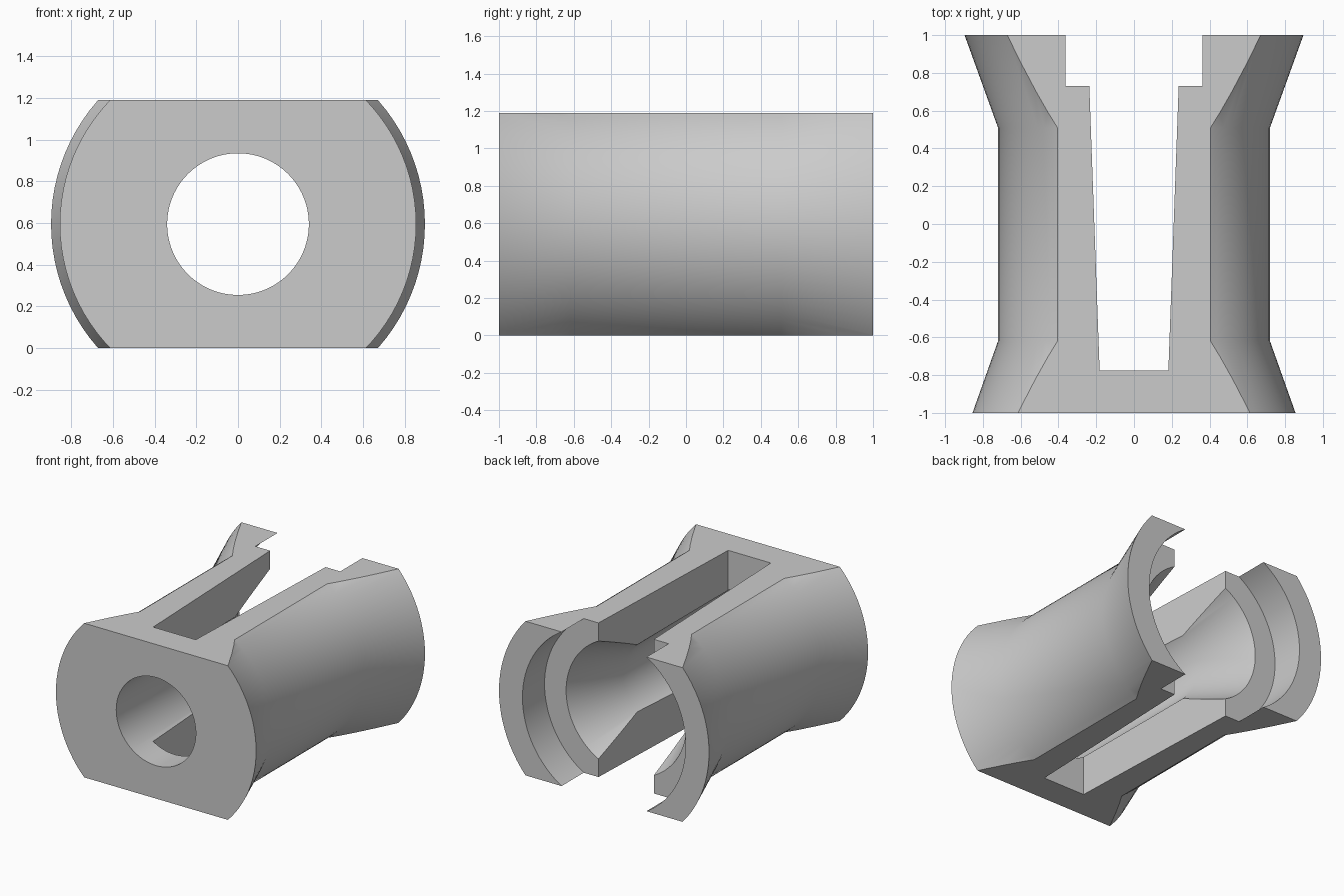
import bpy, bmesh, math

default = bpy.data.objects.get("Cube")
if default:
    bpy.data.objects.remove(default, do_unlink=True)

HEIGHT = 1.19
MID = HEIGHT / 2
SIDES = 96

# One plain grey material
grey = bpy.data.materials.new("plain_grey")
grey.use_nodes = True
colour = (0.6, 0.6, 0.6, 1)
grey.diffuse_color = colour
grey.node_tree.nodes["Principled BSDF"].inputs["Base Color"].default_value = colour


def make_object(name, bm):
    bmesh.ops.recalc_face_normals(bm, faces=bm.faces)
    mesh = bpy.data.meshes.new(name)
    bm.to_mesh(mesh)
    bm.free()
    mesh.materials.append(grey)
    obj = bpy.data.objects.new(name, mesh)
    bpy.context.collection.objects.link(obj)
    return obj


def lathe(name, profile):
    """Turn a closed (radius, y) profile around the lengthwise axis."""
    bm = bmesh.new()
    rings = []
    for i in range(SIDES):
        a = math.tau * i / SIDES
        rings.append([bm.verts.new((r * math.cos(a), y, MID + r * math.sin(a)))
                      for r, y in profile])
    n = len(profile)
    for i in range(SIDES):
        here, there = rings[i], rings[(i + 1) % SIDES]
        for j in range(n):
            k = (j + 1) % n
            bm.faces.new((here[j], here[k], there[k], there[j]))
    return make_object(name, bm)


def prism(name, outline, bottom, top):
    """Extrude an (x, y) outline upwards."""
    bm = bmesh.new()
    face = bm.faces.new([bm.verts.new((x, y, bottom)) for x, y in outline])
    new = bmesh.ops.extrude_face_region(bm, geom=[face])["geom"]
    verts = [v for v in new if isinstance(v, bmesh.types.BMVert)]
    bmesh.ops.translate(bm, verts=verts, vec=(0, 0, top - bottom))
    return make_object(name, bm)


def cut(target, cutter, operation):
    mod = target.modifiers.new("cut", "BOOLEAN")
    mod.operation = operation
    mod.solver = "EXACT"
    mod.object = cutter
    cutter.hide_render = True
    bpy.context.view_layer.objects.active = target
    bpy.ops.object.modifier_apply(modifier=mod.name)
    bpy.data.objects.remove(cutter, do_unlink=True)


# Waisted sleeve: flared outside, then counterbore, taper and bore inside
outside = [(0.855, -1), (0.72, -0.62), (0.72, 0.51), (0.897, 1)]
inside = [(0.697, 1), (0.697, 0.73), (0.513, 0.73), (0.34, 0.28), (0.34, -1)]
sleeve = lathe("slotted_sleeve", outside + inside)

# Flat top and bottom
flats = prism("flats_cutter", [(-2, -2), (2, -2), (2, 2), (-2, 2)], 0, HEIGHT)
cut(sleeve, flats, "INTERSECT")

# Tapered slot through top and bottom, open at the back
slot = prism("slot_cutter",
             [(-0.182, -0.775), (0.182, -0.775), (0.25, 1.1), (-0.25, 1.1)], -1, 2)
cut(sleeve, slot, "DIFFERENCE")

# Smooth round surfaces, crisp edges
bpy.ops.object.select_all(action="DESELECT")
sleeve.select_set(True)
bpy.context.view_layer.objects.active = sleeve
bpy.ops.object.shade_smooth_by_angle(angle=math.radians(30))
